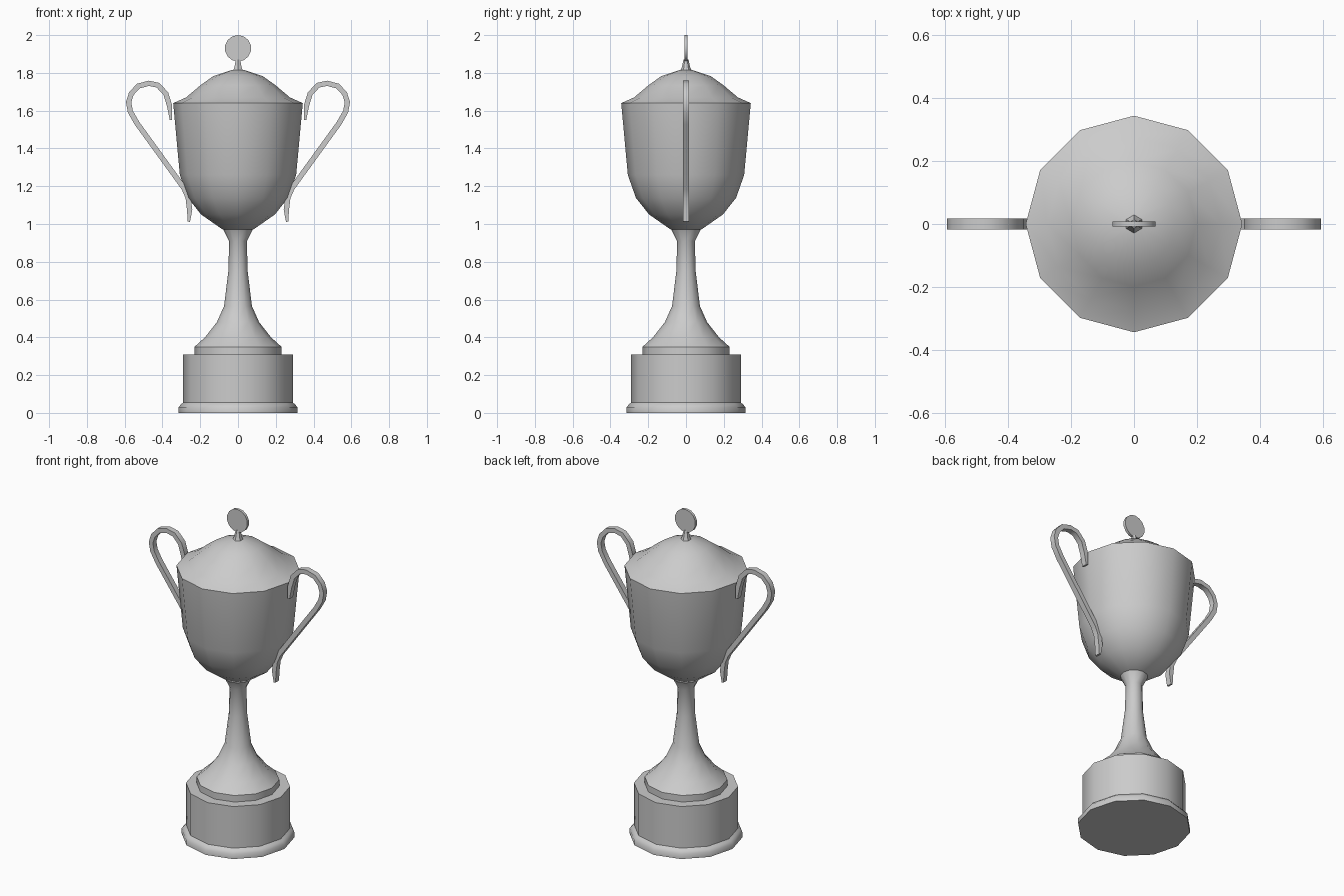
import bpy, bmesh, math
from mathutils import Vector

cube = bpy.data.objects.get("Cube")
if cube:
    bpy.data.objects.remove(cube, do_unlink=True)

metal = bpy.data.materials.new("grey_metal")
metal.use_nodes = True
GREY = (0.6, 0.6, 0.6, 1)
metal.diffuse_color = GREY
metal.node_tree.nodes["Principled BSDF"].inputs["Base Color"].default_value = GREY


def finish(name, bm, angle=40):
    """Turn a bmesh into a named object, smooth with sharp creases."""
    bmesh.ops.recalc_face_normals(bm, faces=bm.faces)
    mesh = bpy.data.meshes.new(name)
    bm.to_mesh(mesh)
    bm.free()
    mesh.materials.append(metal)
    mesh.shade_smooth()
    mesh.set_sharp_from_angle(angle=math.radians(angle))
    obj = bpy.data.objects.new(name, mesh)
    bpy.context.collection.objects.link(obj)
    return obj


def bridge(bm, rings):
    """Join successive closed rings with quads and cap both ends."""
    n = len(rings[0])
    for a, b in zip(rings, rings[1:]):
        for i in range(n):
            j = (i + 1) % n
            bm.faces.new((a[i], a[j], b[j], b[i]))
    bm.faces.new(rings[0])
    bm.faces.new(rings[-1])


def turned(name, profile, sides=12, start=0.0):
    """Lathe a (radius, height) profile around z."""
    bm = bmesh.new()
    rings = []
    for r, z in profile:
        angles = [start + math.tau * i / sides for i in range(sides)]
        rings.append([bm.verts.new((r * math.cos(a), r * math.sin(a), z)) for a in angles])
    bridge(bm, rings)
    return finish(name, bm)


def handle(name, side, path, half_thick=0.014, half_width=0.017):
    """Flat band swept along an xz path, tapering at both tips."""
    bm = bmesh.new()
    pts = [Vector((side * x, z)) for x, z in path]
    last = len(pts) - 1
    rings = []
    for i, p in enumerate(pts):
        t = (pts[min(i + 1, last)] - pts[max(i - 1, 0)]).normalized()
        n = Vector((-t.y, t.x)) * (0.006 if i in (0, last) else half_thick)
        corners = ((p + n, -1), (p + n, 1), (p - n, 1), (p - n, -1))
        rings.append([bm.verts.new((c.x, s * half_width, c.y)) for c, s in corners])
    bridge(bm, rings)
    return finish(name, bm)


# Plinth and foot
turned("plinth", [(0.315, 0), (0.315, 0.03), (0.302, 0.045), (0.29, 0.055), (0.29, 0.31)])
turned("foot_step", [(0.23, 0.3), (0.23, 0.35)])

# Stem flaring into the foot and up to the bowl
turned("stem", [(0.23, 0.35), (0.175, 0.40), (0.112, 0.48), (0.074, 0.565),
                (0.051, 0.75), (0.047, 0.91), (0.08, 0.975)])

# Bowl and lid
turned("bowl", [(0.08, 0.97), (0.195, 1.05), (0.265, 1.138), (0.308, 1.26), (0.343, 1.64)])
turned("lid", [(0.343, 1.64), (0.275, 1.67), (0.198, 1.735), (0.132, 1.782), (0.035, 1.815)])

# Finial neck and upright disc
turned("finial_neck", [(0.03, 1.812), (0.022, 1.83), (0.013, 1.872)], 6, math.pi / 2)
bm = bmesh.new()
bmesh.ops.create_cone(bm, cap_ends=True, segments=14, radius1=0.07, radius2=0.07, depth=0.016)
disc = finish("finial_disc", bm)
disc.rotation_euler.x = math.pi / 2
disc.location.z = 1.93

# Pair of handles
HANDLE_PATH = [(0.355, 1.55), (0.362, 1.625), (0.382, 1.69), (0.424, 1.735), (0.472, 1.745),
               (0.528, 1.73), (0.565, 1.69), (0.579, 1.645), (0.570, 1.595), (0.536, 1.535),
               (0.286, 1.19), (0.264, 1.14), (0.256, 1.075), (0.26, 1.012)]
for name, side in (("left_handle", 1), ("right_handle", -1)):
    handle(name, side, HANDLE_PATH)
